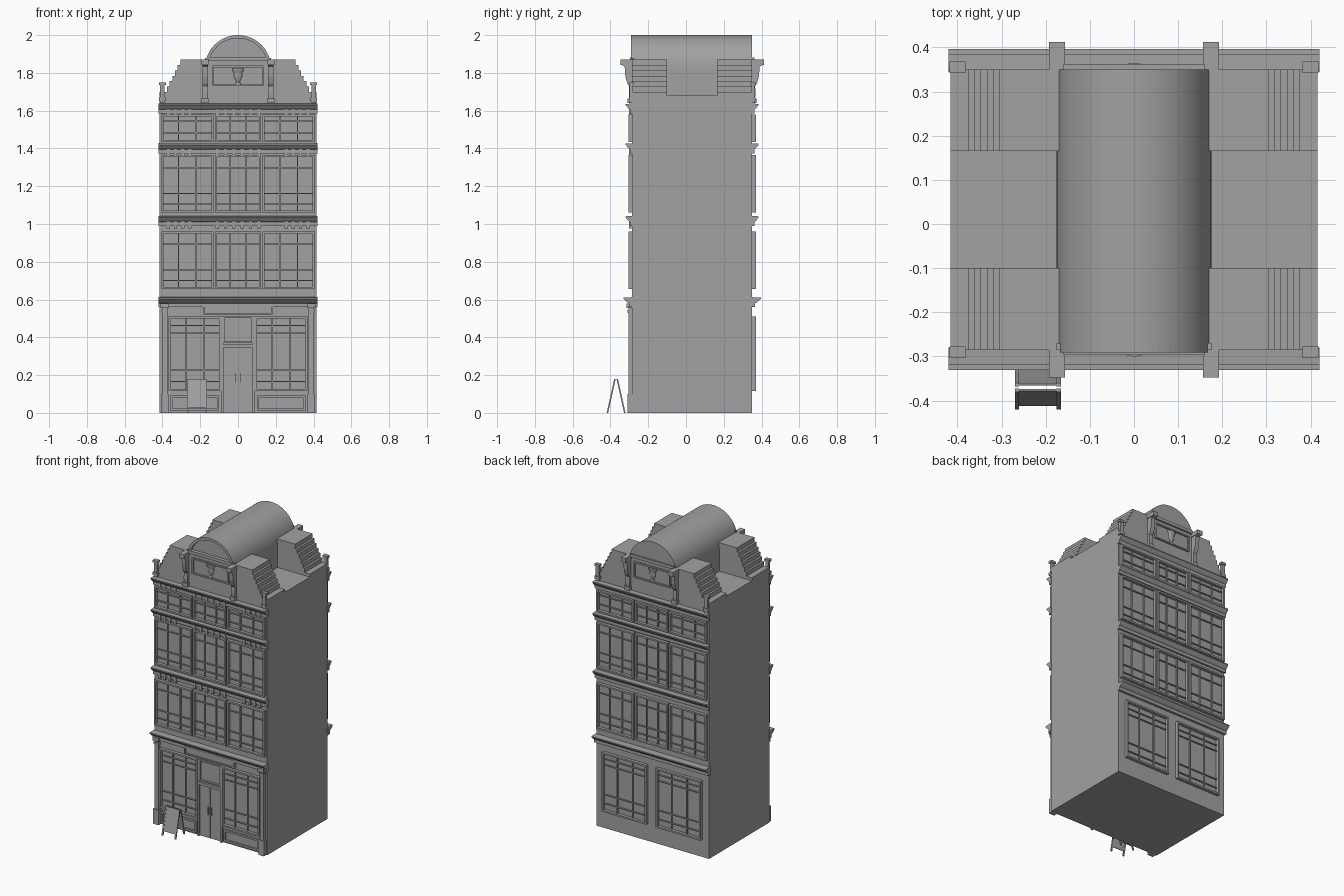
import bpy, bmesh, math

cube = bpy.data.objects.get("Cube")
if cube:
    bpy.data.objects.remove(cube, do_unlink=True)

stone = bpy.data.materials.new("grey_stone")
stone.use_nodes = True
colour = (0.36, 0.36, 0.36, 1)
stone.diffuse_color = colour
stone.node_tree.nodes["Principled BSDF"].inputs["Base Color"].default_value = colour

HALF = 0.415            # half the width of the house
WALL = {"front": -0.285, "back": 0.35}
SIGN = {"front": -1, "back": 1}


def finish(name, bm):
    bmesh.ops.recalc_face_normals(bm, faces=bm.faces[:])
    mesh = bpy.data.meshes.new(name)
    bm.to_mesh(mesh)
    bm.free()
    mesh.materials.append(stone)
    ob = bpy.data.objects.new(name, mesh)
    bpy.context.collection.objects.link(ob)
    return ob


def add_prism(bm, pts, axis, lo, hi):
    """Extrude a 2D profile along x (points are y, z) or y (points are x, z)."""
    def at(p, d):
        return (d, p[0], p[1]) if axis == "x" else (p[0], d, p[1])
    a = [bm.verts.new(at(p, lo)) for p in pts]
    b = [bm.verts.new(at(p, hi)) for p in pts]
    bm.faces.new(a)
    bm.faces.new(b[::-1])
    for i in range(len(a)):
        j = (i + 1) % len(a)
        bm.faces.new((a[i], b[i], b[j], a[j]))


def add_box(bm, x0, x1, y0, y1, z0, z1):
    add_prism(bm, [(x0, z0), (x1, z0), (x1, z1), (x0, z1)], "y", min(y0, y1), max(y0, y1))


def plate(bm, side, x0, x1, z0, z1, depth, start=-0.004):
    """Box standing out from a facade by depth."""
    w, s = WALL[side], SIGN[side]
    add_box(bm, x0, x1, w + s * start, w + s * depth, z0, z1)


def add_frame(bm, side, x0, x1, z0, z1, t, depth):
    plate(bm, side, x0, x0 + t, z0, z1, depth)
    plate(bm, side, x1 - t, x1, z0, z1, depth)
    plate(bm, side, x0 + t, x1 - t, z0, z0 + t, depth)
    plate(bm, side, x0 + t, x1 - t, z1 - t, z1, depth)


def add_window(bm, side, x0, x1, z0, z1, rows):
    add_frame(bm, side, x0, x1, z0, z1, 0.011, 0.02)
    for f in (0.33, 0.67):
        x = x0 + f * (x1 - x0)
        plate(bm, side, x - 0.003, x + 0.003, z0 + 0.01, z1 - 0.01, 0.009)
    for f in rows:
        z = z0 + f * (z1 - z0)
        plate(bm, side, x0 + 0.01, x1 - 0.01, z - 0.003, z + 0.003, 0.008)


def outward(side, pts):
    return [(WALL[side] + SIGN[side] * d, z) for d, z in pts]


# Main block
bm = bmesh.new()
add_box(bm, -HALF, HALF, WALL["front"], WALL["back"], 0, 1.68)
finish("house_body", bm)

# Stepped gable blocks at the four corners
bm = bmesh.new()
profile = [(0.17, 1.67), (HALF, 1.67), (HALF, 1.70), (0.376, 1.70)]
for i in range(6):
    x, z = 0.376 - i * 0.0142, 1.728 + i * 0.0284
    profile += [(x, z), (x - 0.0142, z)]
profile[-1] = (0.17, 1.87)
for m in (-1, 1):
    pts = [(m * x, z) for x, z in profile]
    add_prism(bm, pts, "y", WALL["front"], -0.10)
    add_prism(bm, pts, "y", 0.165, WALL["back"])
finish("stepped_gables", bm)

# Barrel roof with a recessed front arch
R, CZ = 0.175, 1.825


def arch(r):
    return [(r * math.cos(math.pi * i / 40), CZ + r * math.sin(math.pi * i / 40)) for i in range(41)]


bm = bmesh.new()
add_prism(bm, [(-R, 1.67)] + [(R, 1.67)] + arch(R), "y", WALL["front"] + 0.015, WALL["back"])
add_box(bm, -R, R, WALL["front"], WALL["front"] + 0.015, 1.67, 1.88)
roof = finish("barrel_roof", bm)
bm = bmesh.new()
outer, inner = arch(R), arch(R - 0.017)
y0, y1 = WALL["front"] - 0.006, WALL["front"] + 0.016
for i in range(4, 36):
    add_prism(bm, [outer[i], outer[i + 1], inner[i + 1], inner[i]], "y", y0, y1)
bmesh.ops.remove_doubles(bm, verts=bm.verts[:], dist=1e-5)
rim = finish("arch_rim", bm)

# Cornices between the storeys
cornice = [(-0.004, -0.045), (0.012, -0.045), (0.012, -0.022), (0.02, -0.015),
           (0.034, 0.004), (0.034, 0.012), (-0.004, 0.014)]
bm = bmesh.new()
for side in WALL:
    for z, k in ((0.6, 1.35), (1.03, 1), (1.415, 1), (1.625, 1)):
        add_prism(bm, outward(side, [(d * k, z + h * 0.9) for d, h in cornice]), "x", -0.42, 0.42)
finish("cornices", bm)

# Small corbels under the front cornices
bm = bmesh.new()
for z in (1.03, 1.415, 1.625):
    xs = [-0.11 + 0.044 * i for i in range(6)]
    xs += [m * (0.255 + 0.038 * i) for i in range(4) for m in (-1, 1)]
    for x in xs:
        plate(bm, "front", x - 0.009, x + 0.009, z - 0.055, z - 0.015, 0.018)
finish("corbels", bm)

# Upper windows, three per storey
bm = bmesh.new()
for side in WALL:
    for z0, z1, rows in ((0.655, 0.96, (0.15, 0.33, 0.78)),
                         (1.06, 1.365, (0.15, 0.33, 0.78)),
                         (1.435, 1.58, (0.33, 0.75))):
        for x0, x1 in ((-0.405, -0.13), (-0.122, 0.122), (0.13, 0.405)):
            add_window(bm, side, x0, x1, z0, z1, rows)
finish("upper_windows", bm)

# Ground floor windows
bm = bmesh.new()
for m in (0, 1):
    for side, a, b in (("front", 0.09, 0.367), ("back", 0.035, 0.365)):
        x0, x1 = (a, b) if m else (-b, -a)
        add_window(bm, side, x0, x1, 0.115, 0.51, (0.13, 0.28, 0.78, 0.88))
finish("ground_windows", bm)

# Panels below the shop windows and the blank fascia board
bm = bmesh.new()
for x0, x1 in ((-0.36, -0.1), (0.1, 0.36)):
    add_frame(bm, "front", x0, x1, 0.012, 0.092, 0.012, 0.012)
add_frame(bm, "front", -0.185, 0.185, 0.52, 0.572, 0.008, 0.018)
plate(bm, "front", -0.18, 0.18, 0.525, 0.567, 0.01)
finish("shop_panels", bm)

# Corner pilasters of the shop
bm = bmesh.new()
for m in (-1, 1):
    for half, z0, z1, depth in ((0.014, 0, 0.57, 0.02), (0.02, 0, 0.1, 0.026),
                                (0.018, 0.53, 0.545, 0.024), (0.022, 0.555, 0.58, 0.03)):
        x = m * 0.388
        plate(bm, "front", x - half, x + half, z0, z1, depth)
finish("shop_pilasters", bm)

# Double door with transom light
bm = bmesh.new()
for m in (-1, 1):
    x0, x1 = sorted((m * 0.002, m * 0.076))
    plate(bm, "front", x0, x1, 0.004, 0.342, 0.006)
    x0, x1 = sorted((m * 0.078, m * 0.09))
    plate(bm, "front", x0, x1, 0, 0.51, 0.014)
    x0, x1 = sorted((m * 0.01, m * 0.014))
    plate(bm, "front", x0, x1, 0.16, 0.21, 0.014)
plate(bm, "front", -0.08, 0.08, 0.345, 0.362, 0.016)
add_frame(bm, "front", -0.08, 0.08, 0.37, 0.51, 0.008, 0.014)
finish("shop_door", bm)

# Scrolled brackets beside the gable panels, and end posts
bracket = [(-0.004, 1.65), (0.014, 1.65), (0.018, 1.69), (0.016, 1.73), (0.026, 1.745),
           (0.036, 1.78), (0.04, 1.835), (0.058, 1.842), (0.061, 1.868), (-0.004, 1.87)]
bm = bmesh.new()
for side in WALL:
    for m in (-1, 1):
        x = m * 0.174
        add_prism(bm, outward(side, bracket), "x", x - 0.014, x + 0.014)
        plate(bm, side, x - 0.018, x + 0.018, 1.842, 1.87, 0.062)
        plate(bm, side, x - 0.018, x + 0.018, 1.64, 1.665, 0.024)
        x = m * 0.4
        plate(bm, side, x - 0.012, x + 0.012, 1.64, 1.74, 0.013)
        plate(bm, side, x - 0.018, x + 0.018, 1.735, 1.75, 0.018, -0.008)
        plate(bm, side, x - 0.018, x + 0.018, 1.65, 1.67, 0.018)
finish("gable_brackets", bm)

# Framed gable panels with ledge
bm = bmesh.new()
for side in WALL:
    add_frame(bm, side, -0.135, 0.135, 1.73, 1.838, 0.009, 0.01)
    plate(bm, side, -0.16, 0.16, 1.862, 1.882, 0.012)
finish("gable_panels", bm)

# Relief vases
vase = [(0.014, 1.738), (0.014, 1.746), (0.008, 1.752), (0.02, 1.775),
        (0.022, 1.8), (0.03, 1.815), (0.03, 1.823)]
for side in WALL:
    bm = bmesh.new()
    rings = []
    for r, z in vase:
        angles = [2 * math.pi * i / 16 for i in range(16)]
        rings.append([bm.verts.new((r * math.cos(a), WALL[side] + 0.5 * r * math.sin(a), z))
                      for a in angles])
    for low, high in zip(rings, rings[1:]):
        for i in range(16):
            j = (i + 1) % 16
            bm.faces.new((low[i], low[j], high[j], high[i]))
    bm.faces.new(rings[0])
    bm.faces.new(rings[-1])
    finish(side + "_vase", bm)

# Folding pavement board
bm = bmesh.new()
for m in (-1, 1):
    def lean(z, t):
        return (-0.37 + m * (0.004 + 0.04 * (1 - z / 0.18) + t), z)
    add_prism(bm, [lean(0.028, 0), lean(0.028, 0.004), lean(0.18, 0.004), lean(0.18, 0)],
              "x", -0.27, -0.165)
    for x in (-0.27, -0.175):
        add_prism(bm, [lean(0, -0.002), lean(0, 0.006), lean(0.18, 0.006), lean(0.18, -0.002)],
                  "x", x, x + 0.01)
finish("pavement_board", bm)

# Smooth the curved roof only
for ob in (roof, rim):
    bpy.ops.object.select_all(action="DESELECT")
    ob.select_set(True)
    bpy.context.view_layer.objects.active = ob
    bpy.ops.object.shade_smooth_by_angle(angle=math.radians(30))
